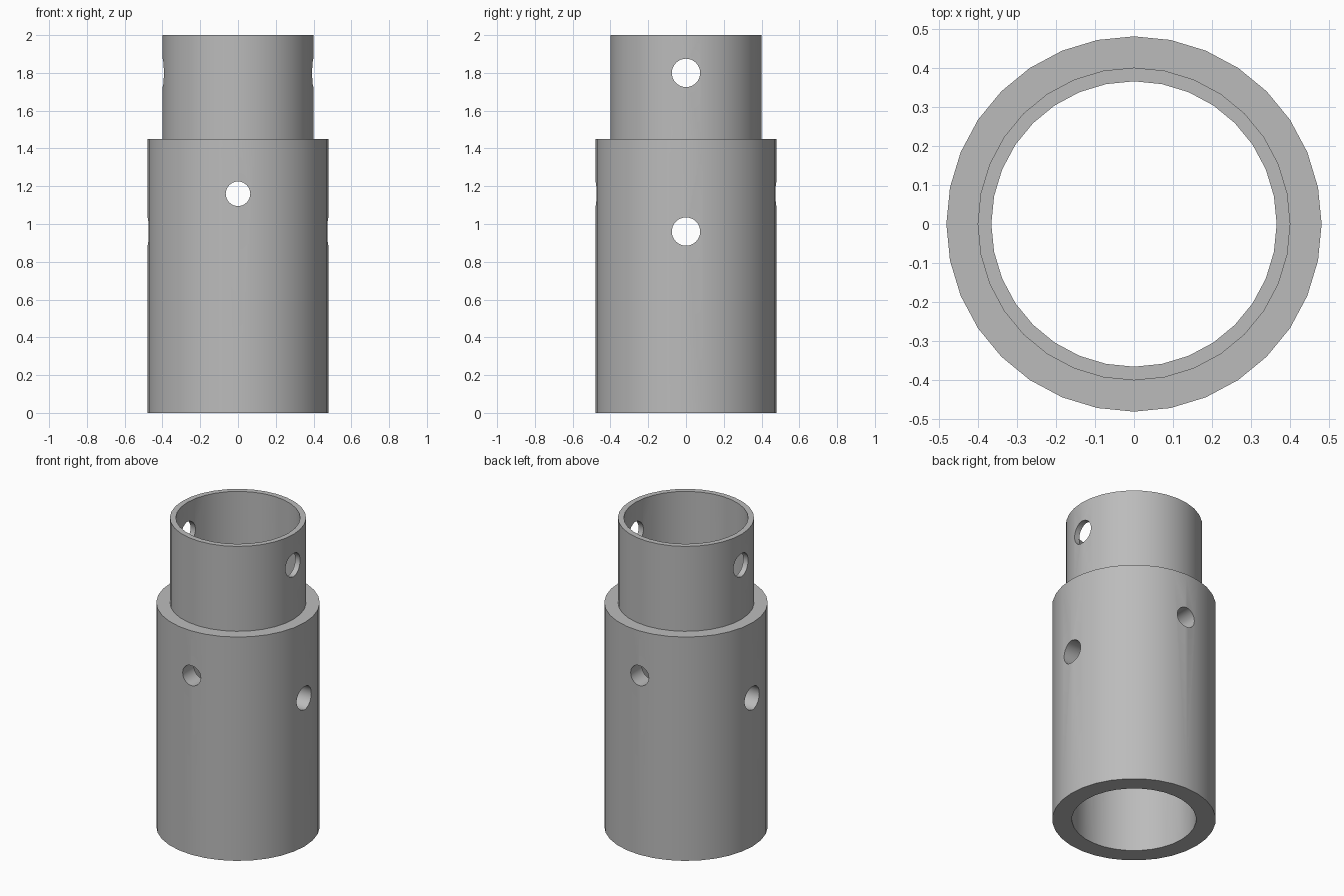
import bpy, bmesh, math

if "Cube" in bpy.data.objects:
    bpy.data.objects.remove(bpy.data.objects["Cube"], do_unlink=True)

SIDES = 32
BORE, BODY, NECK = 0.365, 0.48, 0.40
SHOULDER, HEIGHT = 1.45, 2.0

grey = bpy.data.materials.new("plain_grey")
grey.use_nodes = True
colour = (0.5, 0.5, 0.5, 1)
grey.diffuse_color = colour
grey.node_tree.nodes["Principled BSDF"].inputs["Base Color"].default_value = colour

# Stepped sleeve: a closed profile lathed around z
profile = [(BORE, 0), (BODY, 0), (BODY, SHOULDER),
           (NECK, SHOULDER), (NECK, HEIGHT), (BORE, HEIGHT)]
bm = bmesh.new()
rings = []
for r, z in profile:
    angles = [math.tau * i / SIDES for i in range(SIDES)]
    rings.append([bm.verts.new((r * math.cos(a), r * math.sin(a), z)) for a in angles])
for k, low in enumerate(rings):
    high = rings[(k + 1) % len(rings)]
    for i in range(SIDES):
        j = (i + 1) % SIDES
        bm.faces.new((low[i], low[j], high[j], high[i]))
bmesh.ops.recalc_face_normals(bm, faces=bm.faces)
mesh = bpy.data.meshes.new("stepped_sleeve")
bm.to_mesh(mesh)
bm.free()
sleeve = bpy.data.objects.new("stepped_sleeve", mesh)
bpy.context.collection.objects.link(sleeve)
mesh.materials.append(grey)


def drill(name, radius, z, rotation):
    """Cut a straight pin hole through both walls."""
    bpy.ops.mesh.primitive_cylinder_add(vertices=32, radius=radius, depth=2,
                                        location=(0, 0, z), rotation=rotation)
    cutter = bpy.context.object
    cutter.name = name
    cutter.data.materials.append(grey)
    cut = sleeve.modifiers.new(name, "BOOLEAN")
    cut.operation, cut.solver, cut.object = "DIFFERENCE", "EXACT", cutter
    bpy.ops.object.select_all(action="DESELECT")
    bpy.context.view_layer.objects.active = sleeve
    sleeve.select_set(True)
    bpy.ops.object.modifier_apply(modifier=name)
    bpy.data.objects.remove(cutter, do_unlink=True)


# Pin holes: two sideways pairs and one front-to-back pair
SIDEWAYS, FRONT_BACK = (0, math.pi / 2, 0), (math.pi / 2, 0, 0)
drill("neck_side_hole", 0.075, 1.80, SIDEWAYS)
drill("body_side_hole", 0.075, 0.96, SIDEWAYS)
drill("body_front_hole", 0.065, 1.16, FRONT_BACK)

# Smooth walls with crisp rims
bpy.ops.object.shade_smooth_by_angle(angle=math.radians(30))
